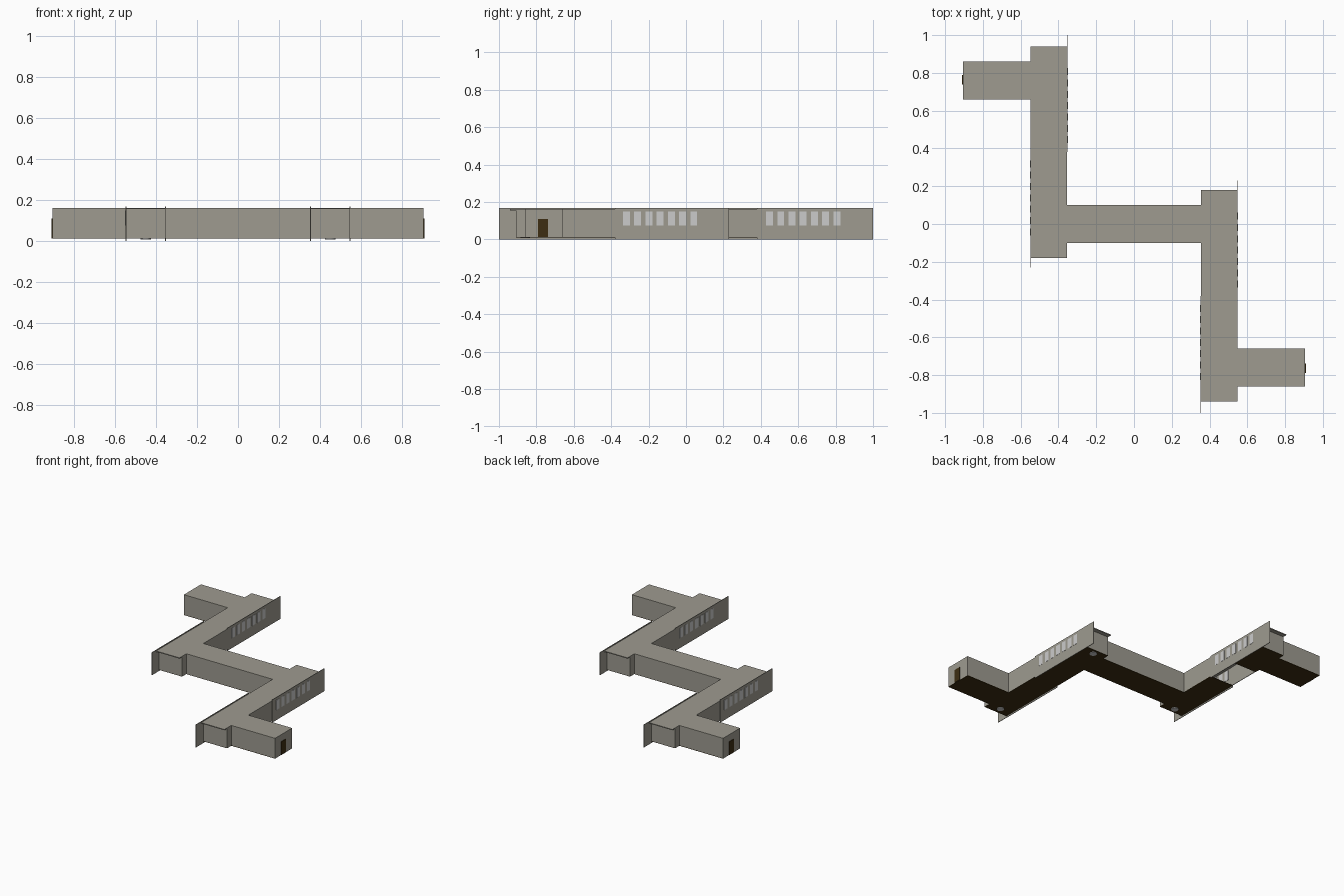
import bpy, bmesh, math
from mathutils import Matrix

if "Cube" in bpy.data.objects:
    bpy.data.objects.remove(bpy.data.objects["Cube"])


def material(name, rgb):
    m = bpy.data.materials.new(name)
    m.diffuse_color = (*rgb, 1)
    m.use_nodes = True
    m.node_tree.nodes["Principled BSDF"].inputs["Base Color"].default_value = m.diffuse_color
    return m


CONCRETE = material("warm grey wall", (0.342, 0.328, 0.28))
BROWN = material("dark brown", (0.047, 0.027, 0.006))
GLASS = material("pale grey window", (0.6, 0.6, 0.6))
T = 0.004                 # wall thickness
Z0, Z1 = 0.012, 0.16      # floor and roof levels


def boxes(name, mat, spans):
    """One object made of boxes given as (x0, x1, y0, y1, z0, z1)."""
    bm = bmesh.new()
    for x0, x1, y0, y1, z0, z1 in spans:
        x0, x1 = sorted((x0, x1))
        y0, y1 = sorted((y0, y1))
        mtx = Matrix.Translation(((x0 + x1) / 2, (y0 + y1) / 2, (z0 + z1) / 2))
        mtx = mtx @ Matrix.Diagonal((x1 - x0, y1 - y0, z1 - z0, 1))
        bmesh.ops.create_cube(bm, size=1, matrix=mtx)
    me = bpy.data.meshes.new(name)
    bm.to_mesh(me)
    bm.free()
    me.materials.append(mat)
    ob = bpy.data.objects.new(name, me)
    bpy.context.collection.objects.link(ob)
    return ob


def turned(s, spans):
    """Turn the spans half a circle about z when s is -1."""
    return [(s * a, s * b, s * c, s * d, e, f) for a, b, c, d, e, f in spans]


XI, XO, XE = 0.354, 0.547, 0.906   # long hall sides, end of the side wing

for s, side in ((1, "right"), (-1, "left")):
    # plain walls of the long hall and the side wing
    walls = [
        (XO - T, XO, -0.91, -0.86), (XO - T, XO, -0.66, -0.38),
        (XI, XI + T, -0.38, -0.10), (XI, XI + T, 0.10, 0.15),
        (XI, XO, -0.91, -0.91 + T), (XI, XO, 0.15 - T, 0.15),
        (XO, XE, -0.86, -0.86 + T), (XO, XE, -0.66 - T, -0.66),
        (XE - T, XE, -0.86, -0.66),
    ]
    boxes(side + "_walls", CONCRETE, turned(s, [w + (Z0, Z1) for w in walls]))

    # taller window walls that run past the hall ends
    boxes(side + "_window_walls", CONCRETE, turned(s, [
        (XO - T / 2, XO + T / 2, -0.38, 0.23, 0, 0.168),
        (XI - T / 2, XI + T / 2, -1.0, -0.38, 0, 0.168)]))

    # seven windows in each window wall, showing on both faces
    panes = []
    for i in range(7):
        y = -0.337 + i * 0.06
        panes.append((XO - 0.0035, XO + 0.0035, y, y + 0.037, 0.075, 0.148))
        panes.append((XI - 0.0035, XI + 0.0035, -0.428 - i * 0.06,
                      -0.465 - i * 0.06, 0.075, 0.148))
    boxes(side + "_windows", GLASS, turned(s, panes))

    # roof, overhanging the hall ends
    boxes(side + "_roof", CONCRETE, turned(s, [
        (XI, XO, -0.94, 0.18, Z1 - 0.005, Z1 + 0.001),
        (XO, XE, -0.86, -0.66, Z1 - 0.005, Z1 + 0.001)]))

    # floor; the left hall has an open stretch
    hall = [(-0.91, 0.15)] if s > 0 else [(-0.91, -0.62), (-0.38, 0.15)]
    floor = [(XI, XO, a, b, Z0 - 0.002, Z0 + 0.002) for a, b in hall]
    floor.append((XO, XE, -0.86, -0.66, Z0 - 0.002, Z0 + 0.002))
    boxes(side + "_floor", BROWN, turned(s, floor))

    # end door
    boxes(side + "_door", BROWN, turned(s, [
        (XE - 0.002, XE + 0.004, -0.79, -0.738, Z0, 0.11)]))

    # round columns near the hall ends, with feet below the floor
    for n, y in enumerate((-0.86, 0.11)):
        if s < 0 and n == 0:
            continue
        bpy.ops.mesh.primitive_cylinder_add(
            vertices=24, radius=0.025, depth=0.148,
            location=(s * 0.45, s * y, 0.08))
        col = bpy.context.object
        col.name = f"{side}_column_{n + 1}"
        col.data.materials.append(GLASS)
        bpy.ops.object.shade_smooth_by_angle(angle=math.radians(40))

# middle corridor joining the two halls
boxes("middle_corridor_walls", CONCRETE, [
    (-XI, XI, -0.10, -0.10 + T, Z0, Z1), (-XI, XI, 0.10 - T, 0.10, Z0, Z1)])
boxes("middle_corridor_roof", CONCRETE, [(-XI, XI, -0.10, 0.10, Z1 - 0.005, Z1 + 0.001)])
boxes("middle_corridor_floor", BROWN, [(-XI, XI, -0.10, 0.10, Z0 - 0.002, Z0 + 0.002)])
